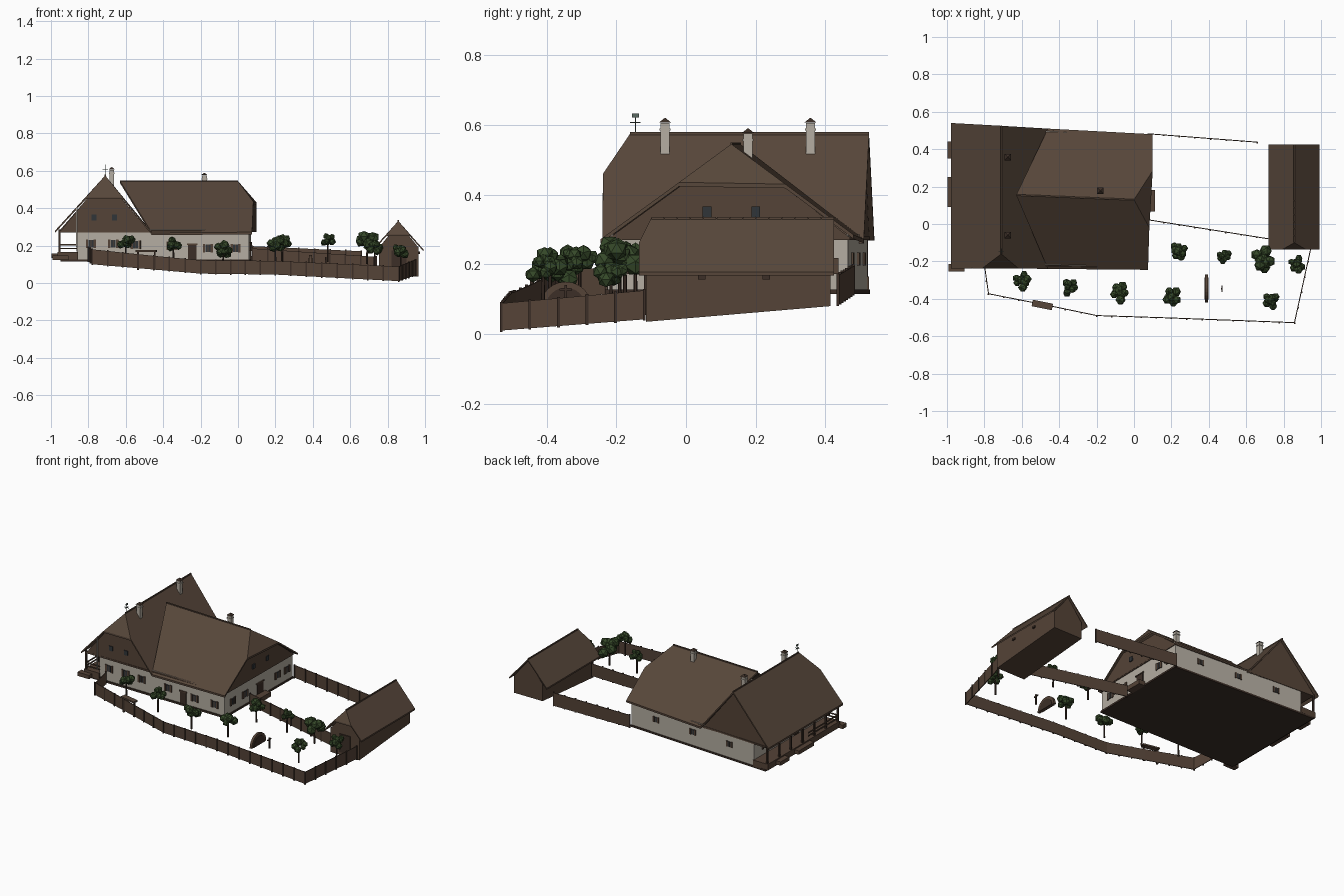
import bpy, bmesh, math, random
from mathutils import Vector, Matrix
random.seed(4)

def mat(name, c):
    m = bpy.data.materials.new(name)
    m.diffuse_color = (*c, 1)
    return m

ROOF = mat("roof_brown", (0.095, 0.062, 0.042))
WOOD = mat("wood_brown", (0.090, 0.056, 0.038))
DARK = mat("dark_wood", (0.045, 0.028, 0.020))
PLASTER = mat("plaster", (0.46, 0.42, 0.36))
GLASS = mat("window_glass", (0.03, 0.035, 0.04))
LEAF = mat("leaf_green", (0.036, 0.066, 0.022))
METAL = mat("aged_metal", (0.10, 0.14, 0.12))

def finish(name, bm, m):
    bmesh.ops.recalc_face_normals(bm, faces=bm.faces)
    me = bpy.data.meshes.new(name)
    bm.to_mesh(me)
    bm.free()
    me.materials.append(m)
    ob = bpy.data.objects.new(name, me)
    bpy.context.collection.objects.link(ob)
    return ob

def prism(name, pts, vec, m):
    """Polygon extruded along a vector."""
    bm = bmesh.new()
    a = [bm.verts.new(p) for p in pts]
    b = [bm.verts.new(Vector(p) + Vector(vec)) for p in pts]
    bm.faces.new(a)
    bm.faces.new(b[::-1])
    for i in range(len(a)):
        j = (i + 1) % len(a)
        bm.faces.new((a[i], a[j], b[j], b[i]))
    return finish(name, bm, m)

def box(name, c, s, m, rot=0.0):
    bm = bmesh.new()
    bmesh.ops.create_cube(bm, size=1, matrix=Matrix.Translation(c)
                          @ Matrix.Rotation(rot, 4, 'Z') @ Matrix.Diagonal((*s, 1)))
    return finish(name, bm, m)

def roof(name, faces, t=0.012):
    for i, f in enumerate(faces):
        prism(f"{name}_{i}", f, (0, 0, -t), ROOF)

def ridge_tiles(name, a, b, n):
    a, b = Vector(a), Vector(b)
    for i in range(n):
        p = a.lerp(b, (i + 0.5) / n)
        d = (b - a) / n * 0.8
        s = (abs(d.x) + 0.006, abs(d.y) + 0.006, 0.008)
        box(name, p, s, ROOF)

# House walls (slightly skewed plan)
P = [(-0.86, -0.215), (0.06, -0.225), (0.07, 0.465), (-0.86, 0.52)]
prism("house_walls", [(x, y, 0.12) for x, y in P], (0, 0, 0.165), PLASTER)
Q = [(-0.95, -0.222), (0.065, -0.232), (0.075, 0.47), (-0.95, 0.528)]
prism("house_base", [(x, y, 0.115) for x, y in Q], (0, 0, 0.012), DARK)
prism("house_ceiling", [(x, y, 0.27) for x, y in Q], (0, 0, 0.01), WOOD)

# House roof: cross wing on the left, long wing on the right, half hips
A, B = (-0.71, 0.525, 0.575), (-0.71, -0.16, 0.575)
C1, C2 = (-0.813, -0.238, 0.46), (-0.617, -0.238, 0.46)
W1, W2 = (-0.978, -0.238, 0.28), (-0.978, 0.54, 0.28)
V1, V2 = (-0.46, -0.24, 0.268), (-0.46, 0.51, 0.272)
T, E = (-0.63, 0.155, 0.545), (0.0, 0.13, 0.545)
H1, H2 = (0.082, -0.02, 0.435), (0.1, 0.285, 0.43)
F, K = (0.075, -0.245, 0.272), (0.1, 0.48, 0.285)
roof("wing_roof", [[A, W2, W1, C1, B], [A, B, C2, V1, V2], [B, C1, C2]])
roof("main_roof", [[T, V1, F, H1, E], [T, E, H2, K, V2], [E, H1, H2]])
ridge_tiles("wing_ridge_tile", A, B, 28)
ridge_tiles("main_ridge_tile", T, E, 24)

# Timber gables
prism("wing_front_gable", [(-0.955, -0.222, 0.27), (-0.47, -0.222, 0.27),
      (-0.625, -0.222, 0.455), (-0.805, -0.222, 0.455)], (0, 0.012, 0), WOOD)
prism("wing_back_gable", [(-0.955, 0.525, 0.28), (-0.47, 0.5, 0.265), (-0.71, 0.513, 0.562)],
      (0, -0.012, 0), WOOD)
prism("main_end_gable", [(0.067, -0.225, 0.272), (0.075, 0.465, 0.28),
      (0.073, 0.28, 0.425), (0.07, -0.015, 0.425)], (-0.012, 0, 0), WOOD)
for x in (-0.77, -0.66):
    box("gable_window", (x, -0.223, 0.35), (0.025, 0.008, 0.03), GLASS)
for y in (0.06, 0.2):
    box("gable_window", (0.073, y, 0.35), (0.008, 0.025, 0.03), GLASS)

# Windows with shutters, and doors, placed along a wall
def opening(a, b, t, z, w, h, door=False):
    p = Vector(P[a]).lerp(Vector(P[b]), t)
    d = (Vector(P[b]) - Vector(P[a])).normalized()
    r = math.atan2(d.y, d.x)
    box("door" if door else "window", (*p, z), (w, 0.009, h), DARK if door else GLASS, r)
    if door:
        box("door_lintel", (*p, z + h / 2), (w * 1.25, 0.014, 0.007), WOOD, r)
        return
    box("window_bar", (*p, z), (0.004, 0.012, h), WOOD, r)
    for k in (-1, 1):
        box("shutter", (*(p + d * k * w * 0.8), z), (w * 0.5, 0.012, h * 1.15), WOOD, r)

for t, z in ((0.08, 0.21), (0.21, 0.21), (0.34, 0.205), (0.55, 0.2), (0.76, 0.185), (0.92, 0.185)):
    opening(0, 1, t, z, 0.026, 0.04)
opening(0, 1, 0.67, 0.165, 0.045, 0.085, True)
for t in (0.12, 0.3, 0.78, 0.92):
    opening(1, 2, t, 0.195, 0.026, 0.04)
opening(1, 2, 0.52, 0.17, 0.06, 0.09, True)
for t in (0.2, 0.5, 0.8):
    opening(2, 3, t, 0.215, 0.022, 0.032)
for t in (0.15, 0.4, 0.85):
    opening(3, 0, t, 0.225, 0.026, 0.04)
opening(3, 0, 0.6, 0.205, 0.045, 0.075, True)
box("end_door_step", (0.09, 0.125, 0.13), (0.045, 0.115, 0.03), WOOD)

# Porch on the left side with posts, railing and steps
box("porch_deck", (-0.91, 0.15, 0.145), (0.11, 0.75, 0.04), WOOD)
for i in range(7):
    box("porch_post", (-0.955, -0.215 + i * 0.122, 0.22), (0.011, 0.011, 0.13), DARK)
for z in (0.185, 0.205):
    box("porch_rail", (-0.955, -0.06, z), (0.006, 0.3, 0.007), WOOD)
    box("porch_end_rail", (-0.907, -0.215, z), (0.1, 0.006, 0.007), WOOD)
for y, w in ((0.395, 0.09), (0.17, 0.16)):
    box("porch_step", (-0.965, y, 0.145), (0.066, w, 0.025), WOOD)
box("front_porch_step", (-0.95, -0.235, 0.135), (0.085, 0.04, 0.025), WOOD)
box("corner_pole", (-0.862, -0.236, 0.3), (0.006, 0.006, 0.21), PLASTER)

# Chimneys with caps
for x, y, z0, z1 in ((-0.675, 0.357, 0.49, 0.605), (-0.675, -0.06, 0.49, 0.605), (-0.18, 0.178, 0.48, 0.575)):
    box("chimney", (x, y, (z0 + z1) / 2), (0.026, 0.026, z1 - z0), PLASTER)
    box("chimney_collar", (x, y, z1 - 0.018), (0.032, 0.032, 0.006), PLASTER)
    bm = bmesh.new()
    bmesh.ops.create_cone(bm, cap_ends=True, segments=4, radius1=0.025, radius2=0.002, depth=0.013,
        matrix=Matrix.Translation((x, y, z1 + 0.008)) @ Matrix.Rotation(math.pi / 4, 4, 'Z'))
    finish("chimney_cap", bm, DARK)

# Weathervane
box("vane_rod", (-0.71, -0.145, 0.6), (0.003, 0.003, 0.06), METAL)
box("vane_bar_y", (-0.71, -0.145, 0.606), (0.003, 0.03, 0.003), METAL)
box("vane_bar_x", (-0.71, -0.145, 0.606), (0.03, 0.003, 0.003), METAL)
box("vane_figure", (-0.71, -0.145, 0.627), (0.004, 0.02, 0.011), METAL)

# Barn with sloping base and a front half hip
prism("barn_walls", [(0.755, -0.115, 0.035), (0.755, 0.415, 0.08), (0.755, 0.415, 0.195),
      (0.755, -0.115, 0.195)], (0.21, 0, 0), WOOD)
for n, y in (("front", -0.115), ("back", 0.405)):
    top = [(0.91, 0.258), (0.81, 0.258)] if n == "front" else [(0.858, 0.32)]
    prism(f"barn_{n}_gable", [(0.755, y, 0.19), (0.965, y, 0.19)] + [(x, y, z) for x, z in top],
          (0, 0.01, 0), WOOD)
b0, b1 = (0.857, -0.1, 0.332), (0.857, 0.425, 0.332)
h0, h1 = (0.795, -0.135, 0.262), (0.917, -0.135, 0.262)
roof("barn_roof", [[b0, b1, (0.718, 0.425, 0.178), (0.718, -0.135, 0.178), h0],
                   [b0, h1, (0.993, -0.135, 0.178), (0.993, 0.425, 0.178), b1], [b0, h0, h1]], 0.01)
ridge_tiles("barn_ridge_tile", b0, b1, 14)
box("barn_door", (0.86, -0.116, 0.115), (0.08, 0.009, 0.12), DARK)
for y in (0.045, 0.23):
    box("barn_beam_end", (0.968, y, 0.162), (0.012, 0.022, 0.012), DARK)

# Board fences: path points are x, y, bottom, top
def fence(name, path):
    for p, q in zip(path, path[1:]):
        a, b = Vector(p), Vector(q)
        d = (b - a).xy.normalized()
        prism(name + "_boards", [(a.x, a.y, a.z), (b.x, b.y, b.z), (b.x, b.y, b.w), (a.x, a.y, a.w)],
              (-d.y * 0.005, d.x * 0.005, 0), WOOD)
        n = max(1, round((b - a).xy.length / 0.08))
        for i in range(n + 1):
            c = a.lerp(b, i / n)
            box(name + "_post", (c.x, c.y, (c.z + c.w) / 2), (0.008, 0.008, c.w - c.z + 0.008), DARK)

fence("front_fence", [(-0.8, -0.235, 0.115, 0.19), (-0.78, -0.375, 0.1, 0.18), (-0.45, -0.44, 0.072, 0.145),
      (-0.2, -0.492, 0.05, 0.122), (0.2, -0.505, 0.045, 0.118), (0.86, -0.53, 0.01, 0.088),
      (0.95, -0.12, 0.042, 0.125)])
fence("middle_fence", [(0.075, 0.02, 0.11, 0.185), (0.74, -0.085, 0.06, 0.14)])
fence("back_fence", [(0.075, 0.48, 0.115, 0.197), (0.66, 0.435, 0.085, 0.17)])

# Roofed gate in the front fence
box("gate_roof", (-0.49, -0.433, 0.172), (0.11, 0.035, 0.01), ROOF, -0.2)
for k in (-1, 1):
    box("gate_post", (-0.49 + k * 0.045, -0.433 - k * 0.009, 0.12), (0.01, 0.01, 0.1), DARK)

# Arched cellar front, and a garden post with crossbar
def half_disc(r, x):
    return [(x, -0.345 + r * math.cos(i * math.pi / 12), 0.075 + r * math.sin(i * math.pi / 12)) for i in range(13)]
prism("arch_rim", half_disc(0.075, 0.379), (0.016, 0, 0), WOOD)
prism("arch_panel", half_disc(0.058, 0.376), (0.022, 0, 0), DARK)
box("garden_post", (0.47, -0.345, 0.105), (0.008, 0.008, 0.07), DARK)
box("garden_crossbar", (0.47, -0.345, 0.128), (0.006, 0.035, 0.006), DARK)

# Fruit trees: x, y, crown height, crown radius
for x, y, z, r in ((-0.6, -0.305, 0.215, 0.055), (-0.345, -0.34, 0.21, 0.05), (-0.08, -0.37, 0.18, 0.058),
                   (0.235, -0.145, 0.222, 0.055), (0.48, -0.175, 0.232, 0.042), (0.69, -0.19, 0.222, 0.07),
                   (0.87, -0.215, 0.175, 0.05), (0.2, -0.39, 0.21, 0.055), (0.73, -0.41, 0.19, 0.05)):
    bm = bmesh.new()
    for i in range(9):
        a = i * 2.4 + random.random()
        d = r * 0.68 * math.sqrt(i / 8)
        bmesh.ops.create_icosphere(bm, subdivisions=1, radius=r * random.uniform(0.36, 0.5),
            matrix=Matrix.Translation((x + d * math.cos(a), y + d * math.sin(a), z + random.uniform(-0.4, 0.45) * r))
            @ Matrix.Rotation(a, 4, 'Y'))
    finish("tree_crown", bm, LEAF)
    bm = bmesh.new()
    bmesh.ops.create_cone(bm, cap_ends=True, segments=6, radius1=0.006, radius2=0.004, depth=0.12,
                          matrix=Matrix.Translation((x, y, z - 0.06)))
    finish("tree_trunk", bm, DARK)
